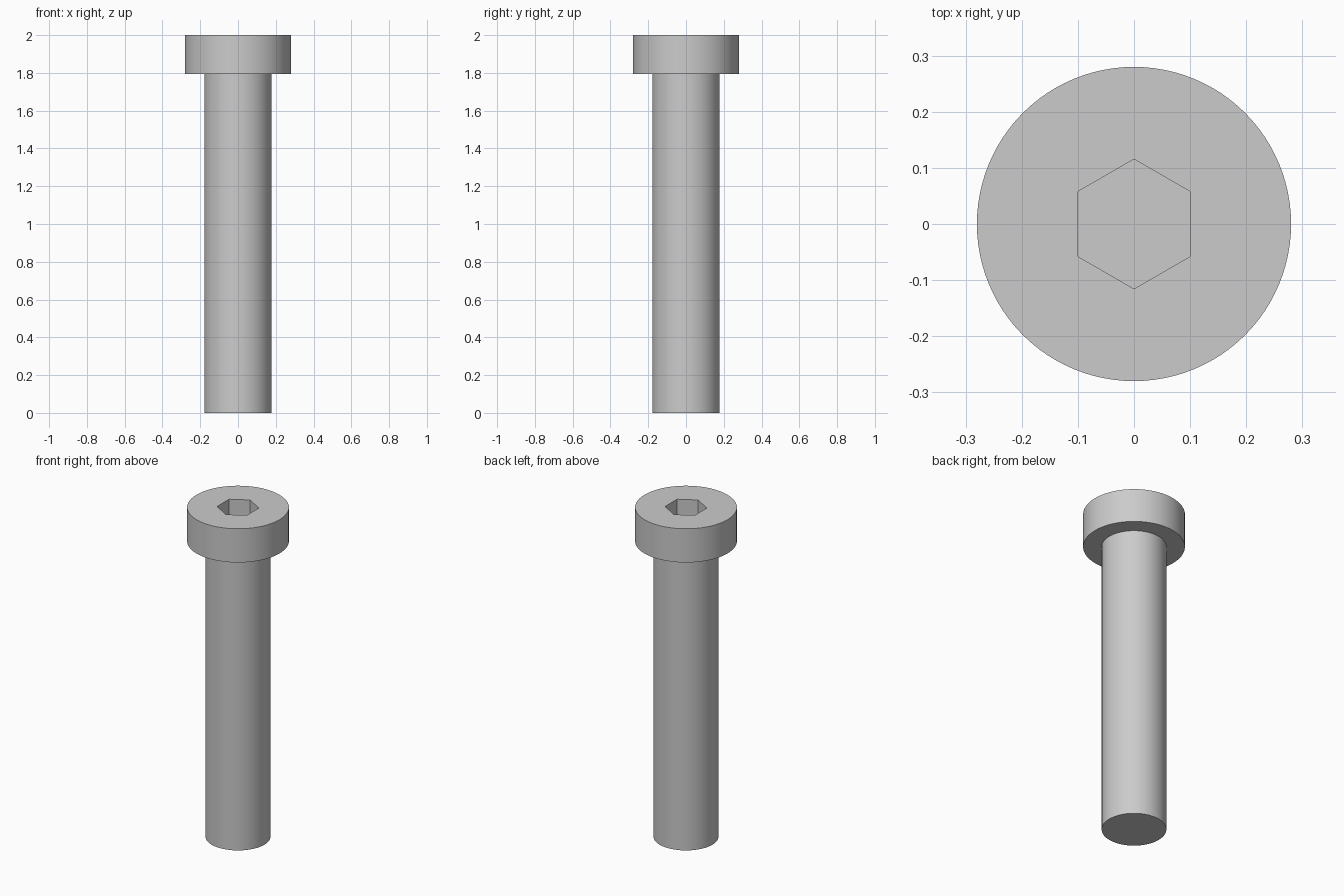
import bpy, bmesh, math

cube = bpy.data.objects.get("Cube")
if cube:
    bpy.data.objects.remove(cube, do_unlink=True)

SEGMENTS = 96
HEAD_R, SHANK_R, HEX_R = 0.28, 0.178, 0.1155
TOP, UNDERSIDE, SOCKET_FLOOR = 2.0, 1.795, 1.87

steel = bpy.data.materials.new("grey steel")
steel.use_nodes = True
grey = (0.6, 0.6, 0.6, 1)
steel.diffuse_color = grey
steel.node_tree.nodes["Principled BSDF"].inputs["Base Color"].default_value = grey


def ring(bm, radius, z, sides=SEGMENTS):
    """Closed loop of vertices, first corner pointing along +y."""
    verts = []
    for i in range(sides):
        a = math.tau * i / sides + math.pi / 2
        verts.append(bm.verts.new((radius * math.cos(a), radius * math.sin(a), z)))
    for a, b in zip(verts, verts[1:] + verts[:1]):
        bm.edges.new((a, b))
    return verts


def loft(bm, lower, upper):
    """Quads between two rings with equal sides."""
    n = len(lower)
    for i in range(n):
        j = (i + 1) % n
        bm.faces.new((lower[i], lower[j], upper[j], upper[i]))


def fill_between(bm, outer, inner):
    """Flat face band between rings with different numbers of sides."""
    loops = set(outer) | set(inner)
    edges = [e for e in bm.edges
             if all(v in loops for v in e.verts) and
             abs(e.verts[0].co.z - e.verts[1].co.z) < 1e-6]
    bmesh.ops.triangle_fill(bm, edges=edges, use_beauty=True, normal=(0, 0, 1))


def finish(name, bm):
    mesh = bpy.data.meshes.new(name)
    bm.to_mesh(mesh)
    bm.free()
    mesh.materials.append(steel)
    obj = bpy.data.objects.new(name, mesh)
    bpy.context.collection.objects.link(obj)
    bpy.ops.object.select_all(action='DESELECT')
    obj.select_set(True)
    bpy.context.view_layer.objects.active = obj
    bpy.ops.object.shade_smooth_by_angle(angle=math.radians(30))


# Shank: plain cylinder, open where it meets the head
bm = bmesh.new()
bottom = ring(bm, SHANK_R, 0)
loft(bm, bottom, ring(bm, SHANK_R, UNDERSIDE))
bm.faces.new(bottom[::-1])
finish("shank", bm)

# Head: cylinder with a hexagonal socket sunk into its top
bm = bmesh.new()
neck = ring(bm, SHANK_R, UNDERSIDE)
under = ring(bm, HEAD_R, UNDERSIDE)
rim = ring(bm, HEAD_R, TOP)
mouth = ring(bm, HEX_R, TOP, 6)
floor = ring(bm, HEX_R, SOCKET_FLOOR, 6)
fill_between(bm, rim, mouth)
for face in bm.faces:
    face.normal_update()
    if face.normal.z < 0:
        face.normal_flip()
loft(bm, neck, under)
loft(bm, under, rim)
loft(bm, mouth, floor)
bm.faces.new(floor)
finish("socket_head", bm)
